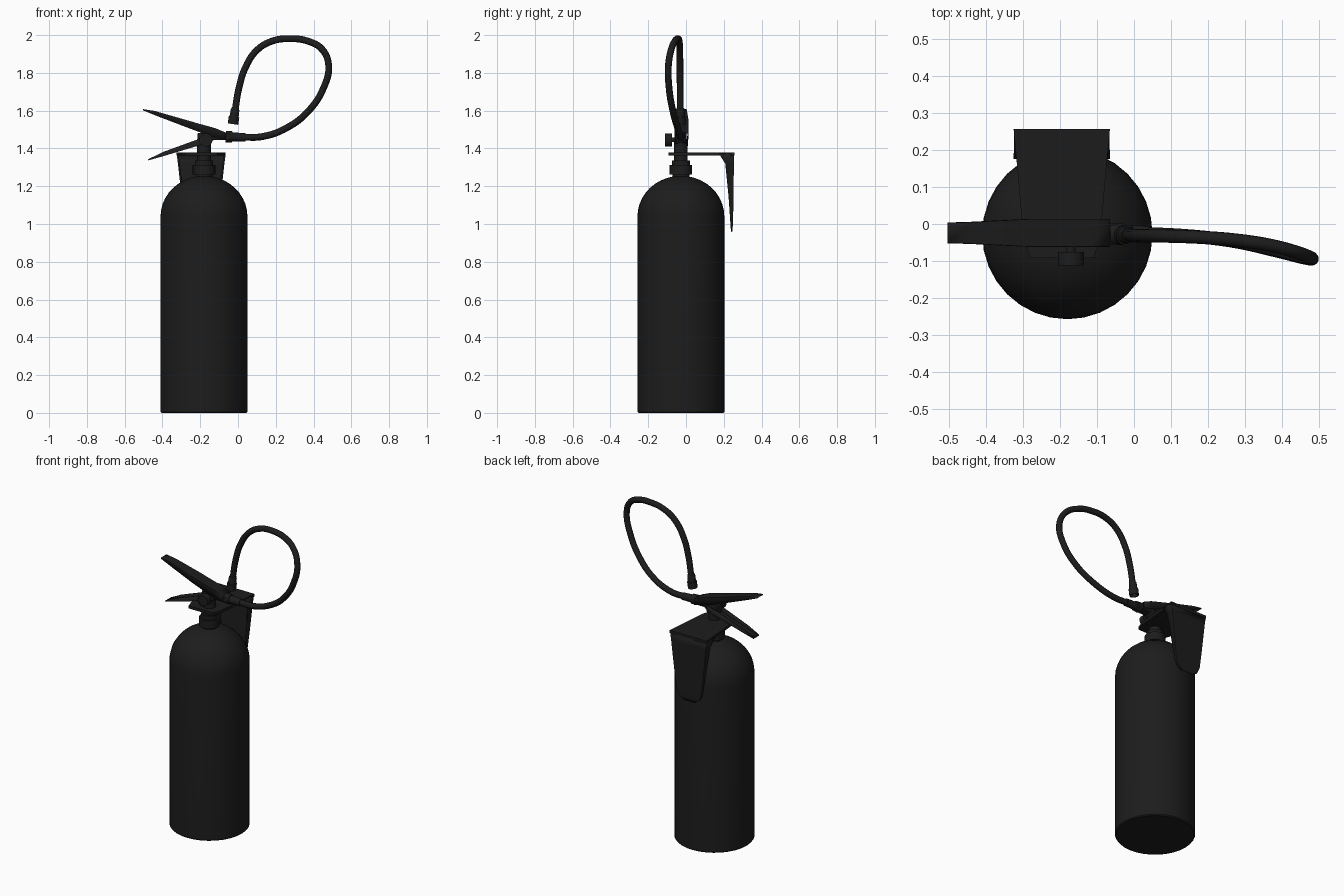
import bpy, bmesh
from math import sin, cos, pi, radians
from mathutils import Vector, Matrix

if "Cube" in bpy.data.objects:
    bpy.data.objects.remove(bpy.data.objects["Cube"])

CX, CY = -0.18, -0.027          # tank axis
BX = -0.195                     # bracket centre line

black = bpy.data.materials.new("black_paint")
black.diffuse_color = (0.012, 0.012, 0.012, 1)
black.use_nodes = True
black.node_tree.nodes["Principled BSDF"].inputs["Base Color"].default_value = black.diffuse_color


def finish(name, bm, angle=35, thickness=0, bevel=0):
    bmesh.ops.recalc_face_normals(bm, faces=bm.faces)
    me = bpy.data.meshes.new(name)
    bm.to_mesh(me)
    bm.free()
    ob = bpy.data.objects.new(name, me)
    bpy.context.collection.objects.link(ob)
    me.materials.append(black)
    if thickness:
        m = ob.modifiers.new("sheet", 'SOLIDIFY')
        m.thickness, m.offset = thickness, 0
    if bevel:
        m = ob.modifiers.new("edges", 'BEVEL')
        m.width, m.segments = bevel, 2
    bpy.ops.object.select_all(action='DESELECT')
    ob.select_set(True)
    bpy.context.view_layer.objects.active = ob
    bpy.ops.object.shade_smooth_by_angle(angle=radians(angle))
    return ob


def lathe(name, profile, origin, axis=(0, 0, 1), n=32):
    """Closed solid of revolution from (radius, height) pairs."""
    bm = bmesh.new()
    rings = [[bm.verts.new((r * cos(2 * pi * i / n), r * sin(2 * pi * i / n), h))
              for i in range(n)] for r, h in profile]
    for a, b in zip(rings, rings[1:]):
        for i in range(n):
            bm.faces.new((a[i], a[(i + 1) % n], b[(i + 1) % n], b[i]))
    bm.faces.new(rings[0])
    bm.faces.new(rings[-1])
    rot = Vector((0, 0, 1)).rotation_difference(Vector(axis)).to_matrix().to_4x4()
    bm.transform(Matrix.Translation(origin) @ rot)
    return finish(name, bm)


def prism(name, pts, offset, bevel=0):
    """Extrude a flat outline along an offset vector."""
    bm = bmesh.new()
    face = bm.faces.new([bm.verts.new(p) for p in pts])
    ext = bmesh.ops.extrude_face_region(bm, geom=[face])
    bmesh.ops.translate(bm, vec=offset,
                        verts=[v for v in ext["geom"] if isinstance(v, bmesh.types.BMVert)])
    return finish(name, bm, bevel=bevel)


def channel(name, rows, thickness):
    """Folded sheet: a web with a flange on both sides, four points per row."""
    bm = bmesh.new()
    rings = [[bm.verts.new(p) for p in row] for row in rows]
    for a, b in zip(rings, rings[1:]):
        for i in range(3):
            bm.faces.new((a[i], a[i + 1], b[i + 1], b[i]))
    return finish(name, bm, 30, thickness)


def lever(name, rows):
    """Rows are x, web z, flange edge z, half width."""
    channel(name, [[(x, CY + 0.003 - w, f), (x, CY + 0.003 - w, z),
                    (x, CY + 0.003 + w, z), (x, CY + 0.003 + w, f)]
                   for x, z, f, w in rows], 0.006)


# Tank with domed shoulder
dome = [(0.23 * cos(t * pi / 20), 1.04 + 0.215 * sin(t * pi / 20)) for t in range(10)]
lathe("tank", [(0.225, 0), (0.23, 0.006)] + dome, (CX, CY, 0))

# Threaded neck, collar and valve stem
lathe("neck_collar", [(0.045, 1.235), (0.045, 1.262), (0.06, 1.262), (0.06, 1.312),
                      (0.048, 1.312), (0.048, 1.336), (0.036, 1.336), (0.036, 1.45)],
      (CX, CY, 0), n=24)

# Valve block under the top lever
prism("valve_block", [(x, CY - 0.03, z) for x, z in
                      [(-0.215, 1.425), (-0.15, 1.425), (-0.13, 1.445), (-0.04, 1.445),
                       (-0.04, 1.475), (-0.12, 1.495), (-0.215, 1.48)]],
      (0, 0.06, 0), 0.004)

# Pressure gauge on the front
lathe("pressure_gauge", [(0.012, 0), (0.012, 0.018), (0.035, 0.018), (0.035, 0.055),
                         (0.029, 0.055), (0.029, 0.052)],
      (-0.17, CY - 0.03, 1.445), (0, -1, 0), 24)

# Squeeze lever and carry handle
lever("squeeze_lever", [(-0.503, 1.606, 1.602, 0.025), (-0.44, 1.596, 1.576, 0.027),
                        (-0.28, 1.550, 1.515, 0.035), (-0.20, 1.527, 1.485, 0.035),
                        (-0.12, 1.505, 1.458, 0.035), (-0.065, 1.482, 1.447, 0.035)])
lever("carry_handle", [(-0.475, 1.339, 1.343, 0.025), (-0.40, 1.360, 1.380, 0.027),
                       (-0.23, 1.411, 1.442, 0.031), (-0.15, 1.428, 1.465, 0.031)])

# Wall bracket: top plate, then tapering back tongue with side flanges
half = [(0.13, 0.256), (0.121, 0.16), (0.107, 0.0), (0.104, -0.04), (0.085, -0.092)]
outline = half + [(-x, y) for x, y in reversed(half)]
prism("bracket_plate", [(BX + x, y, 1.362) for x, y in outline], (0, 0, 0.017))
tongue = [(1.372, 0.125, 0.251, 0.175), (1.32, 0.118, 0.25, 0.208),
          (1.15, 0.099, 0.248, 0.225), (1.02, 0.083, 0.246, 0.234),
          (0.985, 0.068, 0.244, 0.236), (0.963, 0.035, 0.243, 0.239)]
channel("bracket_back", [[(BX - w, f, z), (BX - w, y, z), (BX + w, y, z), (BX + w, f, z)]
                         for z, w, y, f in tongue], 0.01)

# Hose outlet fitting
lathe("hose_fitting", [(0.03, 0), (0.03, 0.035), (0.024, 0.035), (0.022, 0.105)],
      (-0.065, CY, 1.462), (1, 0, -0.03), 20)

# Looping hose
path = [(0.02, -0.026, 1.459), (0.13, -0.031, 1.463), (0.26, -0.045, 1.51),
        (0.375, -0.07, 1.60), (0.455, -0.09, 1.725), (0.48, -0.093, 1.84),
        (0.445, -0.078, 1.925), (0.37, -0.058, 1.968), (0.28, -0.044, 1.981),
        (0.18, -0.036, 1.968), (0.10, -0.033, 1.92), (0.04, -0.032, 1.83),
        (0.005, -0.031, 1.72), (-0.017, -0.03, 1.59)]
cu = bpy.data.curves.new("hose", 'CURVE')
cu.dimensions = '3D'
cu.bevel_depth, cu.bevel_resolution, cu.resolution_u = 0.018, 4, 6
cu.use_fill_caps = True
sp = cu.splines.new('BEZIER')
sp.bezier_points.add(len(path) - 1)
for bp, p in zip(sp.bezier_points, path):
    bp.co = p
    bp.handle_left_type = bp.handle_right_type = 'AUTO'
cu.materials.append(black)
hose = bpy.data.objects.new("hose", cu)
bpy.context.collection.objects.link(hose)
bpy.ops.object.select_all(action='DESELECT')
hose.select_set(True)
bpy.context.view_layer.objects.active = hose
bpy.ops.object.convert(target='MESH')
bpy.ops.object.shade_smooth_by_angle(angle=radians(40))

# Nozzle at the free end of the hose
lathe("nozzle", [(0.020, 0), (0.023, 0.01), (0.024, 0.045), (0.028, 0.045), (0.028, 0.085),
                 (0.02, 0.085), (0.017, 0.05)],
      (-0.014, -0.03, 1.613), (-0.15, 0, -1), 20)
